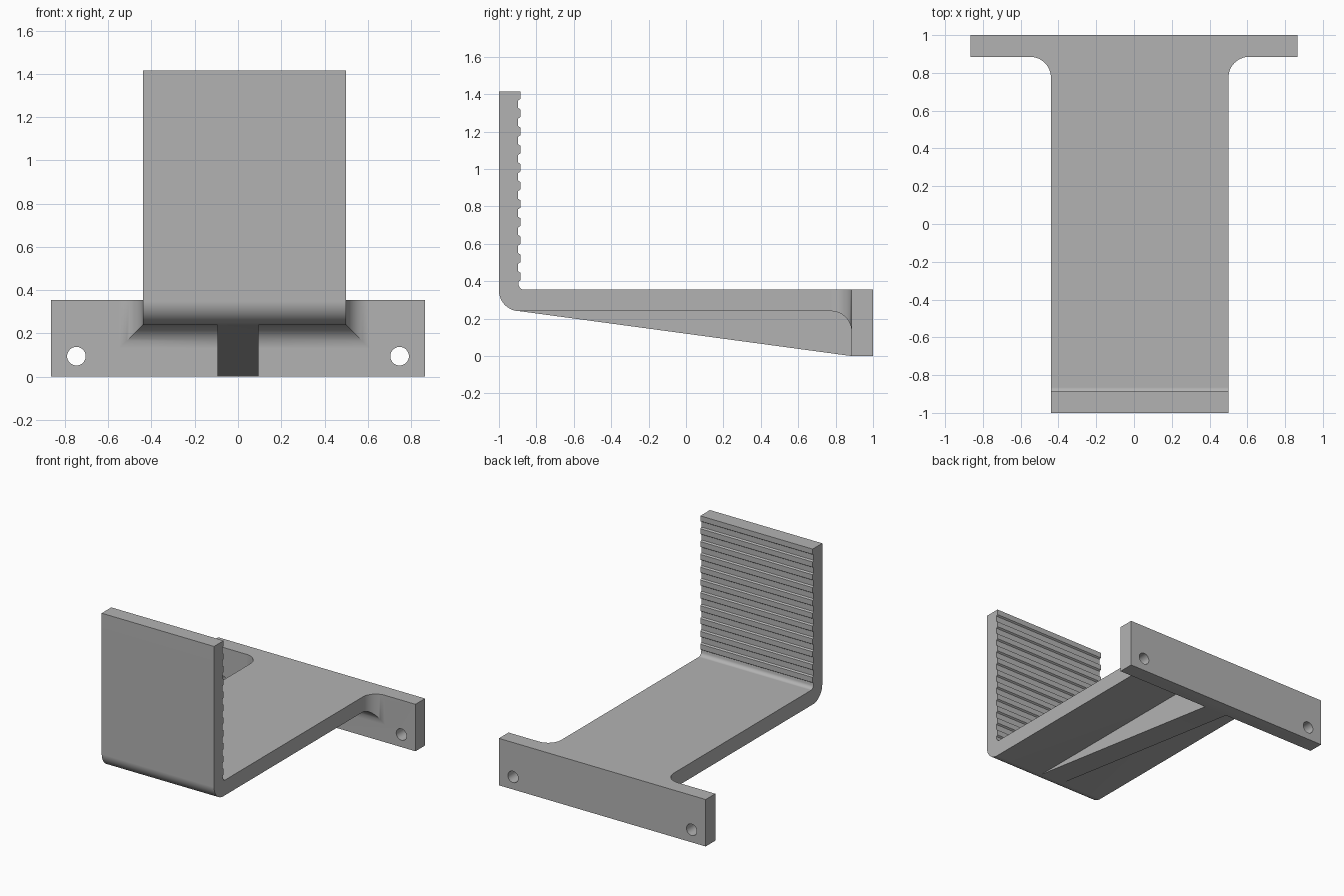
import bpy
import bmesh
from math import sin, cos, pi, radians

cube = bpy.data.objects.get("Cube")
if cube:
    bpy.data.objects.remove(cube, do_unlink=True)

grey = bpy.data.materials.new("plain_grey")
grey.use_nodes = True
tone = (0.45, 0.45, 0.45, 1)
grey.diffuse_color = tone
grey.node_tree.nodes["Principled BSDF"].inputs["Base Color"].default_value = tone

LEFT, RIGHT = 0.50, -0.44          # shelf sides
TOP, UNDER = 0.355, 0.24           # shelf surfaces
PLATE_FRONT, FLARE = 0.885, 0.11
HEIGHT = 1.415


def loft(name, rings):
    """Solid from a series of matching closed rings, capped at both ends."""
    bm = bmesh.new()
    loops = [[bm.verts.new(p) for p in ring] for ring in rings]
    n = len(loops[0])
    for a, b in zip(loops, loops[1:]):
        for i in range(n):
            j = (i + 1) % n
            bm.faces.new((a[i], a[j], b[j], b[i]))
    bm.faces.new(loops[0][::-1])
    bm.faces.new(loops[-1])
    bmesh.ops.recalc_face_normals(bm, faces=bm.faces)
    mesh = bpy.data.meshes.new(name)
    bm.to_mesh(mesh)
    bm.free()
    mesh.materials.append(grey)
    ob = bpy.data.objects.new(name, mesh)
    bpy.context.collection.objects.link(ob)
    return ob


def prism(name, outline, x0, x1):
    """Extrude a side (y, z) outline along x."""
    return loft(name, [[(x, y, z) for y, z in outline] for x in (x0, x1)])


def arc(cy, cz, r, start, end, steps=12):
    angles = [radians(start + (end - start) * i / steps) for i in range(steps + 1)]
    return [(cy + r * cos(a), cz + r * sin(a)) for a in angles]


def combine(target, tool, operation):
    mod = target.modifiers.new("combine", "BOOLEAN")
    mod.operation, mod.solver, mod.object = operation, "EXACT", tool
    bpy.context.view_layer.objects.active = target
    bpy.ops.object.modifier_apply(modifier=mod.name)
    bpy.data.objects.remove(tool, do_unlink=True)


# Bent shelf with a ribbed gripping face on the upright
outline = [(-1, HEIGHT)] + arc(-0.89, 0.35, 0.11, 180, 270)
outline += [(0.95, UNDER), (0.95, TOP)]
outline += arc(-0.865, 0.385, 0.03, 270, 180, 8)
pitch, inner, crest = 0.097, -0.897, -0.885
for k in range(10, 0, -1):
    z = HEIGHT - 0.02 - k * pitch
    outline += [(inner, z - 0.028), (crest, z - 0.02), (crest, z + 0.02), (inner, z + 0.028)]
outline += [(inner, HEIGHT - 0.048), (crest, HEIGHT - 0.04), (crest, HEIGHT)]
bracket = prism("bent_shelf_bracket", outline, RIGHT, LEFT)

# Flare that blends the shelf sides and underside into the plate
rings = []
for i in range(15):
    a = pi / 2 * i / 14
    y, d = PLATE_FRONT - FLARE + FLARE * sin(a), FLARE * (1 - cos(a))
    rings.append([(x, y, z) for x, z in ((RIGHT - d, TOP), (RIGHT - d, UNDER - d),
                                         (LEFT + d, UNDER - d), (LEFT + d, TOP))])
rings.append([(x, 0.95, z) for x, y, z in rings[-1]])
combine(bracket, loft("plate_flare", rings), "UNION")

# Tapered stiffening rib under the shelf
rib = [(-0.89, UNDER), (PLATE_FRONT, 0), (0.95, 0), (0.95, 0.3), (-0.88, 0.3)]
combine(bracket, prism("under_rib", rib, -0.095, 0.095), "UNION")

# Mounting plate with two screw holes
plate = prism("mounting_plate", [(PLATE_FRONT, 0), (1, 0), (1, TOP), (PLATE_FRONT, TOP)],
              -0.865, 0.865)
for side in (-1, 1):
    hole = [[(side * 0.747 + 0.043 * cos(2 * pi * i / 32), y,
              0.095 + 0.043 * sin(2 * pi * i / 32)) for i in range(32)] for y in (0.8, 1.1)]
    combine(plate, loft("screw_hole", hole), "DIFFERENCE")
combine(bracket, plate, "UNION")

# Smooth the bends while keeping flat faces flat
bpy.ops.object.select_all(action="DESELECT")
bracket.select_set(True)
bpy.context.view_layer.objects.active = bracket
bpy.ops.object.shade_smooth_by_angle(angle=radians(25))
weighted = bracket.modifiers.new("flat_faces", "WEIGHTED_NORMAL")
weighted.keep_sharp = True
